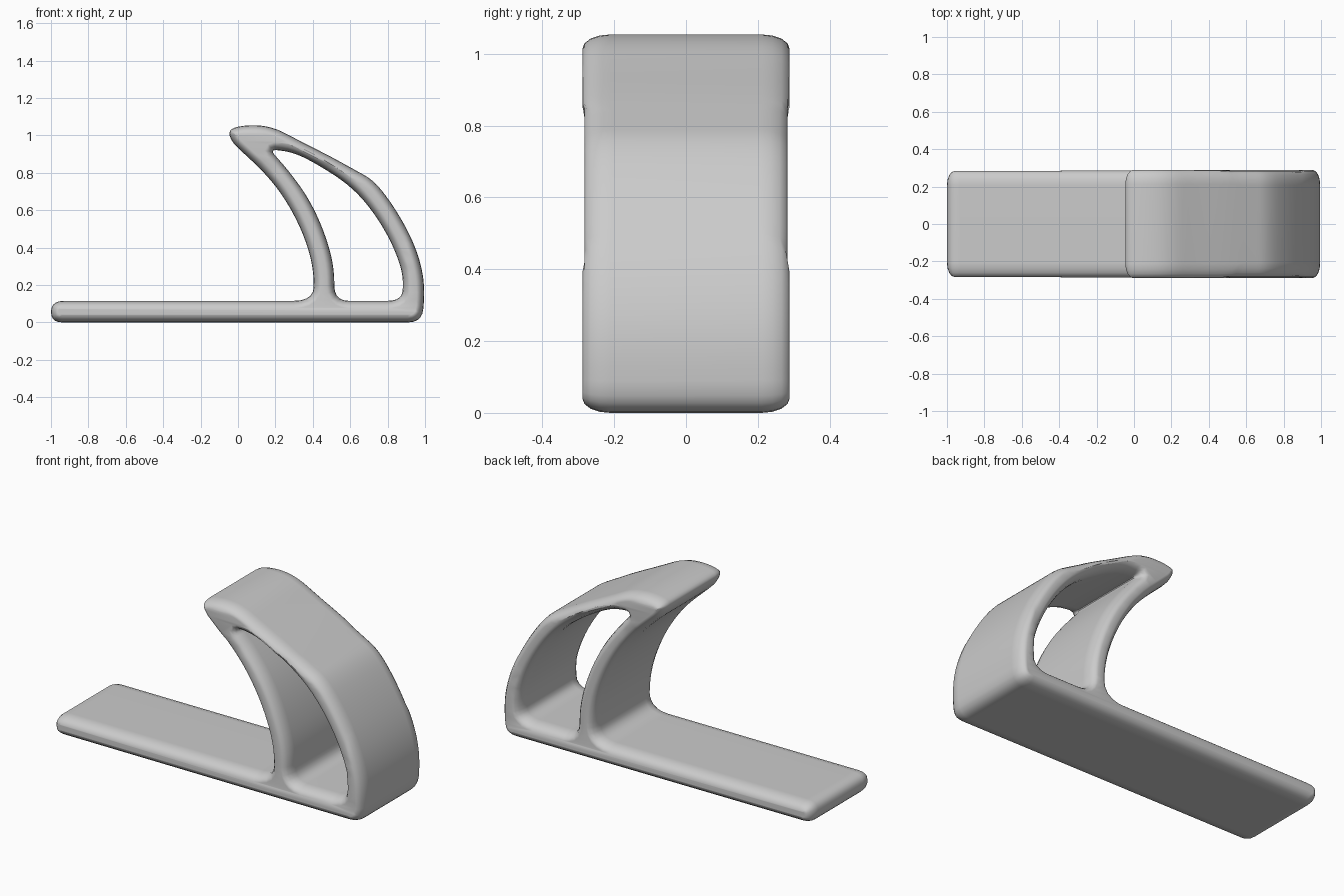
import bpy
import math
from mathutils import Vector

cube = bpy.data.objects.get("Cube")
if cube:
    bpy.data.objects.remove(cube, do_unlink=True)

HALF_WIDTH = 0.283
BEVEL = 0.04
STRETCH = 1.9      # makes the edge rounding deeper across the width


def rounded(corners, steps=5):
    """Round each corner of a closed polygon; radius None blends fully into its neighbours."""
    pts = []
    n = len(corners)
    for i, (x, z, r) in enumerate(corners):
        p = Vector((x, z))
        ends = []
        for q in (corners[i - 1], corners[(i + 1) % n]):
            d = Vector(q[:2]) - p
            reach = d.length * 0.5 if r is None else min(r, d.length * 0.5)
            ends.append(p + d.normalized() * reach)
        a, b = ends
        for k in range(steps + 1):
            t = k / steps
            v = a * (1 - t) ** 2 + p * 2 * t * (1 - t) + b * t * t
            if not pts or (v - pts[-1]).length > 0.002:
                pts.append(v)
    if (pts[0] - pts[-1]).length < 0.002:
        pts.pop()
    return pts


S = None
# base plate and curved horn, seen from the front
outline = [
    (-1, 0, 0.06), (0.985, 0, 0.075), (1.0, 0.18, S), (0.975, 0.33, S),
    (0.915, 0.48, S), (0.82, 0.64, S), (0.725, 0.76, S), (0.625, 0.815, S),
    (0.49, 0.89, S), (0.33, 0.97, S), (0.19, 1.045, S), (0.06, 1.058, S),
    (-0.055, 1.035, 0.07), (-0.035, 0.965, 0.05), (0.17, 0.775, S),
    (0.29, 0.6, S), (0.37, 0.42, S), (0.405, 0.27, S), (0.405, 0.115, 0.11),
    (-1, 0.115, 0.07),
]
# opening between the inner and outer ribs
opening = [
    (0.17, 0.925, 0.04), (0.3, 0.91, S), (0.45, 0.83, S), (0.6, 0.73, S),
    (0.71, 0.61, S), (0.805, 0.46, S), (0.865, 0.32, S), (0.885, 0.22, S),
    (0.875, 0.115, 0.08), (0.515, 0.115, 0.08), (0.515, 0.3, S),
    (0.46, 0.49, S), (0.38, 0.66, S), (0.28, 0.8, S),
]

curve = bpy.data.curves.new("curved_stand", "CURVE")
curve.dimensions = "2D"
curve.fill_mode = "BOTH"
curve.bevel_depth = BEVEL
curve.bevel_resolution = 3
curve.offset = -BEVEL
curve.extrude = HALF_WIDTH / STRETCH - BEVEL
for loop in (outline, opening):
    pts = rounded(loop)
    spline = curve.splines.new("POLY")
    spline.points.add(len(pts) - 1)
    for point, v in zip(spline.points, pts):
        point.co = (v.x, v.y, 0, 1)
    spline.use_cyclic_u = True

stand = bpy.data.objects.new("curved_stand", curve)
bpy.context.collection.objects.link(stand)
stand.rotation_euler.x = math.pi / 2
stand.scale.z = STRETCH

# turn into one welded mesh
bpy.ops.object.select_all(action="DESELECT")
stand.select_set(True)
bpy.context.view_layer.objects.active = stand
bpy.ops.object.convert(target="MESH")
bpy.ops.object.transform_apply(location=False, rotation=True, scale=True)
bpy.ops.object.mode_set(mode="EDIT")
bpy.ops.mesh.select_all(action="SELECT")
bpy.ops.mesh.remove_doubles(threshold=0.0005)
bpy.ops.mesh.normals_make_consistent(inside=False)
bpy.ops.object.mode_set(mode="OBJECT")

# slight flare at the heel and the tip
for v in stand.data.vertices:
    if v.co.z > 0.85 or v.co.x > 0.9:
        v.co.y *= 1.02

# plain grey finish
grey = bpy.data.materials.new("plain grey")
grey.use_nodes = True
colour = (0.6, 0.6, 0.6, 1)
grey.diffuse_color = colour
grey.node_tree.nodes["Principled BSDF"].inputs["Base Color"].default_value = colour
stand.data.materials.clear()
stand.data.materials.append(grey)

bpy.ops.object.shade_smooth_by_angle(angle=math.radians(45))
weighted = stand.modifiers.new("even shading", "WEIGHTED_NORMAL")
weighted.keep_sharp = True
